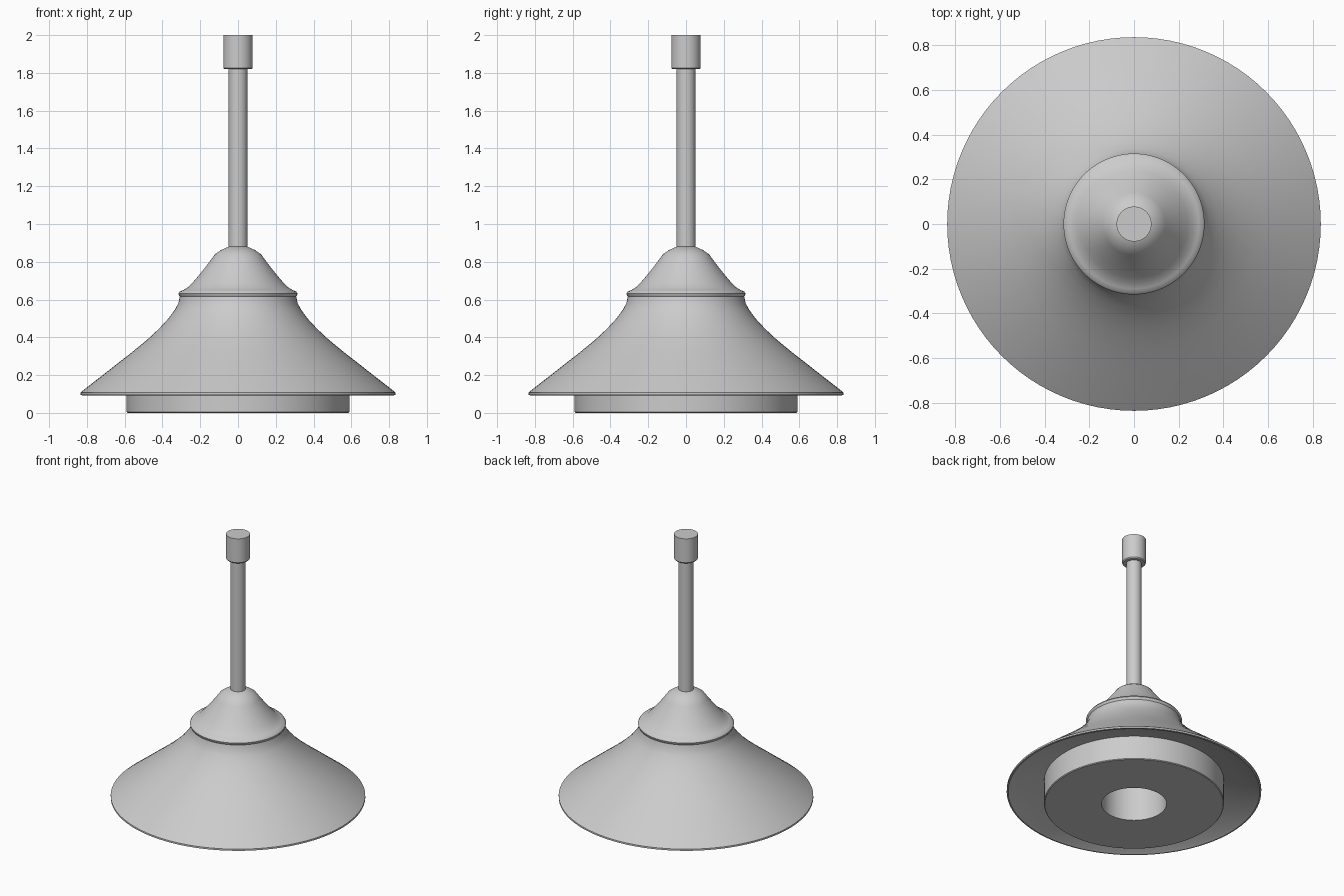
import bpy, bmesh, math

if "Cube" in bpy.data.objects:
    bpy.data.objects.remove(bpy.data.objects["Cube"])


def lathe(name, profile, steps=96, angle=30):
    """Spin an (r, z) profile around the z axis; caps appear where r = 0."""
    bm = bmesh.new()
    verts = [bm.verts.new((r, 0, z)) for r, z in profile]
    edges = [bm.edges.new(pair) for pair in zip(verts, verts[1:])]
    bmesh.ops.spin(bm, geom=verts + edges, cent=(0, 0, 0), axis=(0, 0, 1),
                   angle=math.tau, steps=steps, use_duplicate=False)
    bmesh.ops.remove_doubles(bm, verts=bm.verts, dist=1e-5)
    bmesh.ops.recalc_face_normals(bm, faces=bm.faces)
    mesh = bpy.data.meshes.new(name)
    bm.to_mesh(mesh)
    bm.free()
    obj = bpy.data.objects.new(name, mesh)
    bpy.context.collection.objects.link(obj)
    bpy.ops.object.select_all(action='DESELECT')
    obj.select_set(True)
    bpy.context.view_layer.objects.active = obj
    bpy.ops.object.shade_smooth_by_angle(angle=math.radians(angle))
    return obj


# Flared shade: shallow underside, thin rim, curved outer face
lathe("shade", [(0.585, 0.175), (0.70, 0.14), (0.80, 0.105), (0.825, 0.093),
                (0.835, 0.095), (0.835, 0.107), (0.80, 0.135), (0.72, 0.197),
                (0.64, 0.26), (0.56, 0.322), (0.48, 0.388), (0.42, 0.444),
                (0.37, 0.498), (0.335, 0.545), (0.316, 0.58), (0.308, 0.615)])

# Light ring with a deep central opening
lathe("light_ring", [(0.59, 0.18), (0.59, 0.005), (0.585, 0), (0.213, 0),
                     (0.213, 0.40), (0, 0.40)])

# Neck cap with rolled rim
lathe("neck_cap", [(0.29, 0.61), (0.305, 0.612), (0.312, 0.62), (0.315, 0.632),
                   (0.308, 0.643), (0.29, 0.65), (0.265, 0.665), (0.24, 0.69),
                   (0.21, 0.725), (0.17, 0.775), (0.14, 0.815), (0.122, 0.84),
                   (0.09, 0.862), (0.05, 0.88), (0, 0.885)], angle=40)

# Hanging rod and ceiling fitting
lathe("rod", [(0, 0.86), (0.05, 0.86), (0.05, 1.84), (0, 1.84)], 64)
lathe("ceiling_fitting", [(0, 1.82), (0.072, 1.82), (0.078, 1.827),
                          (0.078, 2.0), (0, 2.0)], 64)
